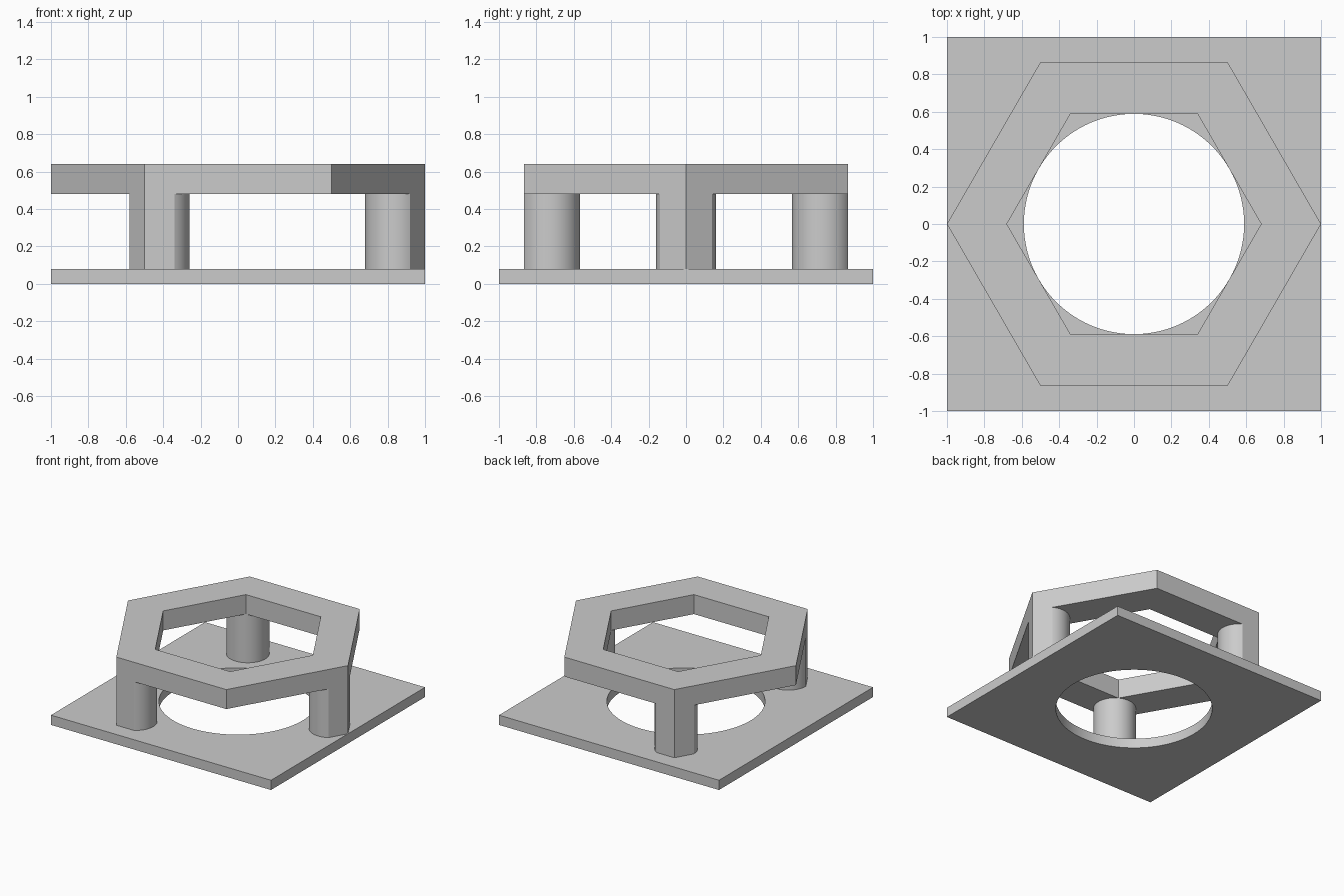
import bpy
import bmesh
from math import cos, sin, pi, radians
from mathutils import Vector

cube = bpy.data.objects.get("Cube")
if cube:
    bpy.data.objects.remove(cube, do_unlink=True)

GREY = (0.6, 0.6, 0.6, 1)
grey = bpy.data.materials.new("plain grey")
grey.use_nodes = True
grey.diffuse_color = GREY
grey.node_tree.nodes["Principled BSDF"].inputs["Base Color"].default_value = GREY

OUTER, INNER = 1.0, 0.68          # hexagon corner radii
PLATE_TOP, RING_BOTTOM, RING_TOP = 0.08, 0.48, 0.64


def circle(radius, count, start=0.0):
    """Points of a regular polygon."""
    angles = [start + 2 * pi * i / count for i in range(count)]
    return [(radius * cos(a), radius * sin(a)) for a in angles]


def slab(name, loops, bottom, top, turn=0.0):
    """Flat outline, with optional holes, thickened from bottom to top."""
    bm = bmesh.new()
    for loop in loops:
        verts = [bm.verts.new((x, y, 0)) for x, y in loop]
        for i, v in enumerate(verts):
            bm.edges.new((verts[i - 1], v))
    bmesh.ops.triangle_fill(bm, edges=bm.edges[:], use_beauty=True,
                            normal=Vector((0, 0, 1)))
    bmesh.ops.recalc_face_normals(bm, faces=bm.faces[:])
    mesh = bpy.data.meshes.new(name)
    bm.to_mesh(mesh)
    bm.free()
    mesh.materials.append(grey)
    obj = bpy.data.objects.new(name, mesh)
    bpy.context.collection.objects.link(obj)
    obj.location.z = (bottom + top) / 2
    obj.rotation_euler.z = turn
    thick = obj.modifiers.new("thickness", "SOLIDIFY")
    thick.thickness = top - bottom
    thick.offset = 0
    bpy.ops.object.select_all(action="DESELECT")
    obj.select_set(True)
    bpy.context.view_layer.objects.active = obj
    bpy.ops.object.modifier_apply(modifier=thick.name)
    bpy.ops.object.shade_smooth_by_angle(angle=radians(25))
    return obj


# Square base plate with a round opening that touches the inner hexagon
square = [(-1, -1), (1, -1), (1, 1), (-1, 1)]
slab("base_plate", [square, circle(INNER * cos(pi / 6), 96)], 0, PLATE_TOP)

# Hexagonal top ring
slab("hexagon_ring", [circle(OUTER, 6), circle(INNER, 6)], RING_BOTTOM, RING_TOP)

# Three round legs, cut to a wedge by the outer faces of the ring
centre, radius, steps = (OUTER + INNER) / 2, (OUTER - INNER) / 2, 40
arc = [pi / 3 + 4 * pi / 3 * i / steps for i in range(steps + 1)]
outline = [(OUTER, 0)] + [(centre + radius * cos(a), radius * sin(a)) for a in arc]
for i, side in enumerate(("left", "back_right", "front_right")):
    slab(side + "_leg", [outline], PLATE_TOP, RING_BOTTOM, 2 * pi * i / 3)
